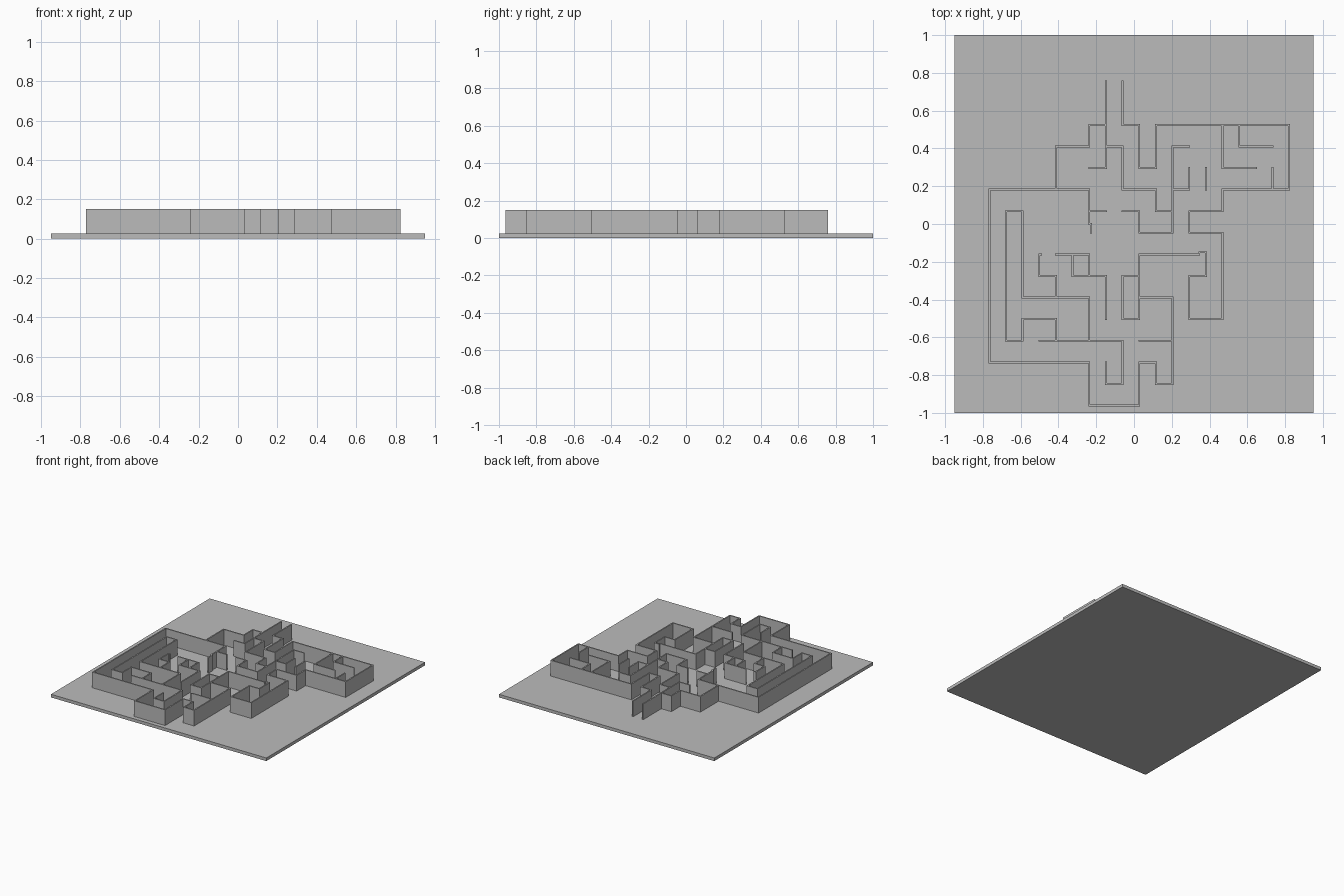
import bpy
import bmesh
from mathutils import Matrix, Vector

cube = bpy.data.objects.get("Cube")
if cube:
    bpy.data.objects.remove(cube)

BASE_TOP = 0.025
WALL_TOP = 0.15
THICK = 0.01
ORIGIN = Vector((-0.766, -0.961))
CELL = Vector((0.0882, 0.1143))

grey = bpy.data.materials.new("plain grey")
grey.use_nodes = True
grey.diffuse_color = (0.5, 0.5, 0.5, 1)
grey.node_tree.nodes["Principled BSDF"].inputs["Base Color"].default_value = grey.diffuse_color

# Walls as a starting grid node and a walk: capitals step one cell, small letters a tenth
STEPS = {"U": (0, 1), "D": (0, -1), "L": (-1, 0), "R": (1, 0)}
WALLS = {
    "right_outer_wall": (8, 15, "DDRDDRUURRRRRRRRDDDLLLLDLLDRRDDDDLLUURUulllldllllllLLLDDDLUUR"),
    "left_outer_wall": (9, 5, "RRDDDDLULDDLLLUULLLLLLUUUUUUUURRRRRRDddddddrdddd"),
    "entrance_wall": (7, 15, "DDDDL"),
    "back_left_wall": (7, 13, "LDLLDD"),
    "back_middle_wall": (7, 12, "RDDRRDR"),
    "centre_wall": (12, 12, "LDDDDLLUL"),
    "centre_hook": (11, 10, "RU"),
    "centre_stub": (6, 9, "R"),
    "right_stub": (13, 10, "U"),
    "right_hook": (14, 13, "DDRR"),
    "back_right_hook": (15, 13, "DRR"),
    "far_right_stub": (17, 11, "D"),
    "left_loop_outer": (2, 9, "LDDDDDDRURRD"),
    "left_loop_inner": (2, 9, "DDDDRRRRDD"),
    "left_hook": (4, 5, "ULUr"),
    "front_wall": (3, 3, "RRRRRDDLU"),
    "front_right_wall": (9, 3, "RR"),
    "middle_wall": (4, 7, "RRDRDD"),
    "middle_hook": (5, 7, "DR"),
}


def runs(walk):
    """Join repeated steps into straight runs."""
    result = []
    for step in walk:
        if result and result[-1][0] == step:
            result[-1].append(step)
        else:
            result.append([step])
    return result


def add_box(bm, low, high):
    low, high = Vector(low), Vector(high)
    matrix = Matrix.Translation((low + high) / 2) @ Matrix.Diagonal((*(high - low), 1))
    bmesh.ops.create_cube(bm, size=1, matrix=matrix)


def finish(name, bm):
    mesh = bpy.data.meshes.new(name)
    bm.to_mesh(mesh)
    bm.free()
    mesh.materials.append(grey)
    bpy.context.collection.objects.link(bpy.data.objects.new(name, mesh))


# Base plate
bm = bmesh.new()
add_box(bm, (-0.95, -1, 0), (0.95, 1, BASE_TOP))
finish("base_plate", bm)

# Maze walls
half = THICK / 2
for name, (col, row, walk) in WALLS.items():
    bm = bmesh.new()
    here = Vector((col, row))
    for run in runs(walk):
        length = len(run) * (1 if run[0].isupper() else 0.1)
        there = here + Vector(STEPS[run[0].upper()]) * length
        a, b = ORIGIN + here * CELL, ORIGIN + there * CELL
        add_box(bm,
                (min(a.x, b.x) - half, min(a.y, b.y) - half, BASE_TOP),
                (max(a.x, b.x) + half, max(a.y, b.y) + half, WALL_TOP))
        here = there
    finish(name, bm)
